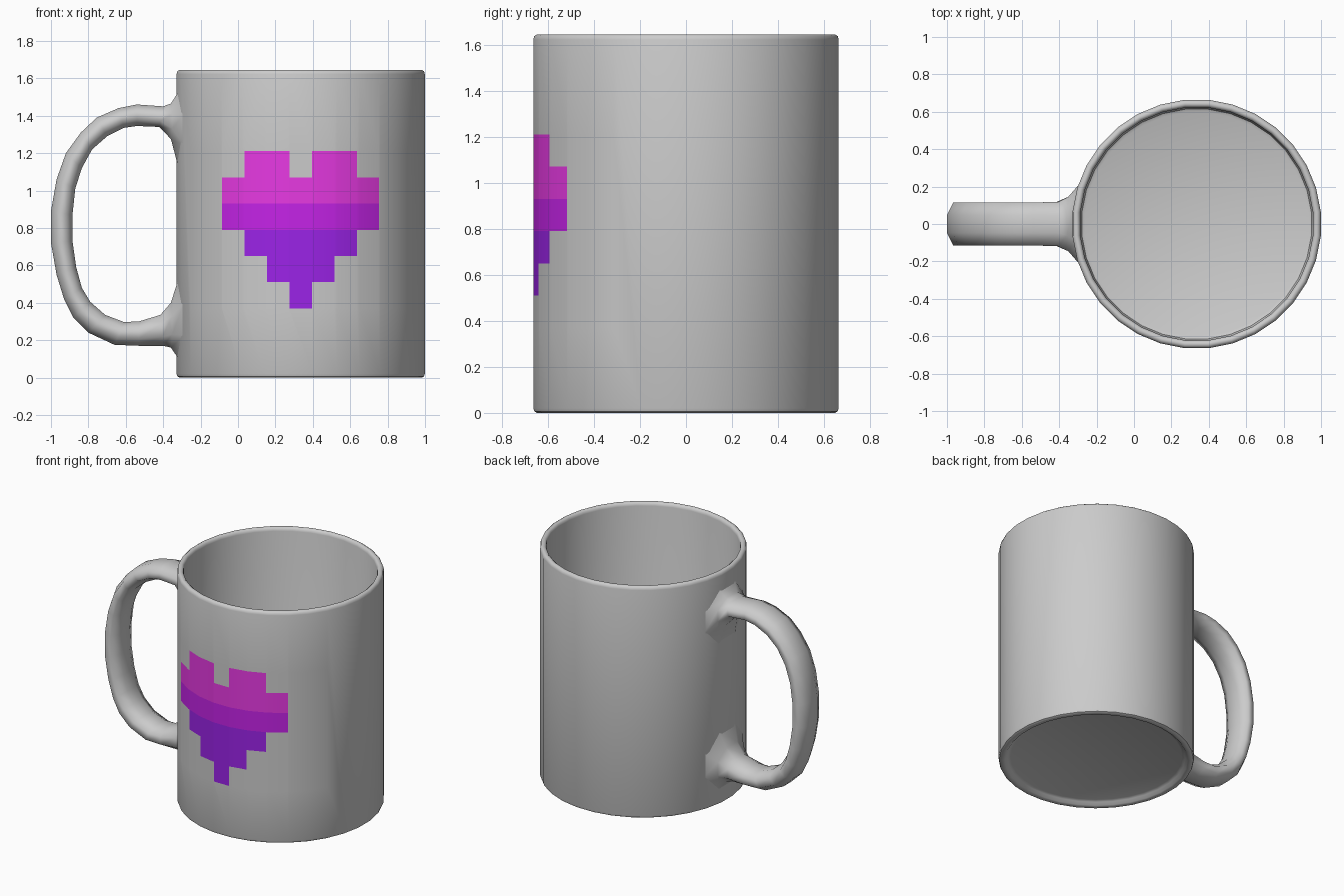
import bpy, bmesh, math

if "Cube" in bpy.data.objects:
    bpy.data.objects.remove(bpy.data.objects["Cube"])

CX, R, SIDES = 0.335, 0.667, 32


def material(name, rgb):
    m = bpy.data.materials.new(name)
    m.diffuse_color = (*rgb, 1)
    m.use_nodes = True
    m.node_tree.nodes["Principled BSDF"].inputs["Base Color"].default_value = m.diffuse_color
    return m


grey = material("grey ceramic", (0.6, 0.6, 0.6))
pink = material("pink", (0.97, 0.05, 0.93))
magenta = material("magenta purple", (0.66, 0.02, 0.95))
violet = material("violet", (0.39, 0.02, 0.95))


def loft(bm, rings, caps=True):
    """Skin a list of closed rings of points."""
    loops = [[bm.verts.new(p) for p in ring] for ring in rings]
    for a, b in zip(loops, loops[1:]):
        n = len(a)
        for i in range(n):
            j = (i + 1) % n
            bm.faces.new((a[i], a[j], b[j], b[i]))
    if caps:
        bm.faces.new(loops[0])
        bm.faces.new(loops[-1])
    bmesh.ops.recalc_face_normals(bm, faces=bm.faces[:])


def finish(bm, name, mats, angle):
    me = bpy.data.meshes.new(name)
    bm.to_mesh(me)
    bm.free()
    for m in mats:
        me.materials.append(m)
    ob = bpy.data.objects.new(name, me)
    bpy.context.collection.objects.link(ob)
    bpy.ops.object.select_all(action='DESELECT')
    bpy.context.view_layer.objects.active = ob
    ob.select_set(True)
    bpy.ops.object.shade_smooth_by_angle(angle=math.radians(angle))
    return ob


# Mug body: lathe profile from recessed underside, up the wall, into the cup
profile = [(0.585, 0.03), (0.605, 0.022), (0.62, 0.004), (0.635, 0), (0.651, 0),
           (0.662, 0.006), (R, 0.02), (R, 1.622), (0.663, 1.637), (0.652, 1.645),
           (0.639, 1.645), (0.629, 1.637), (0.625, 1.622), (0.623, 0.095),
           (0.617, 0.078), (0.60, 0.07)]
bm = bmesh.new()
loft(bm, [[(CX + r * math.cos(2 * math.pi * (i + 0.5) / SIDES),
            r * math.sin(2 * math.pi * (i + 0.5) / SIDES), z)
           for i in range(SIDES)] for r, z in profile])

# Pixel heart: cut a grid into the front wall, then colour the cells
COL, ROW, TOP = 0.12, 0.14, 1.21
hearts = [".##.##.", "#######", "#######", ".#####.", "..###..", "...#..."]
row_mat = [1, 1, 2, 3, 3, 3]
left = CX - 3.5 * COL


def front_wall(z0, z1):
    out = []
    for f in bm.faces:
        c = f.calc_center_median()
        if (f.normal.y < -0.5 and abs(f.normal.z) < 0.1 and z0 < c.z < z1
                and math.hypot(c.x - CX, c.y) > 0.645):
            out.append(f)
    return out


def cut(faces, co, no):
    geom = set(faces)
    for f in faces:
        geom.update(f.edges)
        geom.update(f.verts)
    bmesh.ops.bisect_plane(bm, geom=list(geom), dist=1e-5, plane_co=co, plane_no=no)


for k in range(7):
    cut(front_wall(0.1, 1.6), (0, 0, TOP - k * ROW), (0, 0, 1))
for k in range(8):
    cut(front_wall(TOP - 6 * ROW, TOP), (left + k * COL, 0, 0), (1, 0, 0))
bm.normal_update()
for f in front_wall(TOP - 6 * ROW, TOP):
    c = f.calc_center_bounds()
    col, row = math.floor((c.x - left) / COL), math.floor((TOP - c.z) / ROW)
    if 0 <= col < 7 and 0 <= row < 6 and hearts[row][col] == "#":
        f.material_index = row_mat[row]
finish(bm, "mug_body", [grey, pink, magenta, violet], 40)

# Handle: (outer x, z, inner x, z, half width) for each ring, top to bottom
stations = [
    (-0.335, 1.53, -0.335, 1.12, 0.22), (-0.36, 1.465, -0.36, 1.275, 0.145),
    (-0.40, 1.45, -0.42, 1.34, 0.118), (-0.54, 1.46, -0.54, 1.345, 0.115),
    (-0.64, 1.44, -0.61, 1.335, 0.115), (-0.755, 1.39, -0.70, 1.29, 0.115),
    (-0.84, 1.31, -0.78, 1.22, 0.115), (-0.92, 1.20, -0.835, 1.12, 0.115),
    (-0.97, 1.06, -0.87, 1.01, 0.115), (-1.0, 0.89, -0.885, 0.87, 0.115),
    (-1.0, 0.72, -0.885, 0.73, 0.115), (-0.97, 0.55, -0.865, 0.59, 0.115),
    (-0.93, 0.42, -0.835, 0.48, 0.115), (-0.88, 0.32, -0.79, 0.405, 0.115),
    (-0.80, 0.24, -0.71, 0.335, 0.115), (-0.66, 0.175, -0.61, 0.297, 0.115),
    (-0.53, 0.17, -0.53, 0.30, 0.115), (-0.40, 0.17, -0.415, 0.335, 0.118),
    (-0.36, 0.16, -0.36, 0.40, 0.145), (-0.335, 0.10, -0.335, 0.53, 0.22)]
rings = []
K = math.cos(math.pi / 8)
for s, (ox, oz, ix, iz, w) in enumerate(stations):
    ring = []
    for i in range(8):
        a = 2 * math.pi * (i + 0.5) / 8
        t, y = 0.5 + 0.5 * math.sin(a) / K, w * math.cos(a) / K
        x, z = ix + (ox - ix) * t, iz + (oz - iz) * t
        wall = CX - math.sqrt(R * R - y * y)
        if s in (0, len(stations) - 1):      # ends sink into the curved wall
            x = wall + 0.008
        elif s in (1, len(stations) - 2):    # flare follows the wall
            x = min(x + 0.5 * (wall - CX + R), wall - 0.005)
        ring.append((x, y, z))
    rings.append(ring)
bm = bmesh.new()
loft(bm, rings, caps=False)
# make sure the open tube faces outward
if sum(f.normal.x * (f.calc_center_median().x + 0.94) for f in bm.faces
       if f.calc_center_median().x < -0.9) < 0:
    bmesh.ops.reverse_faces(bm, faces=bm.faces[:])
finish(bm, "handle", [grey], 180)
